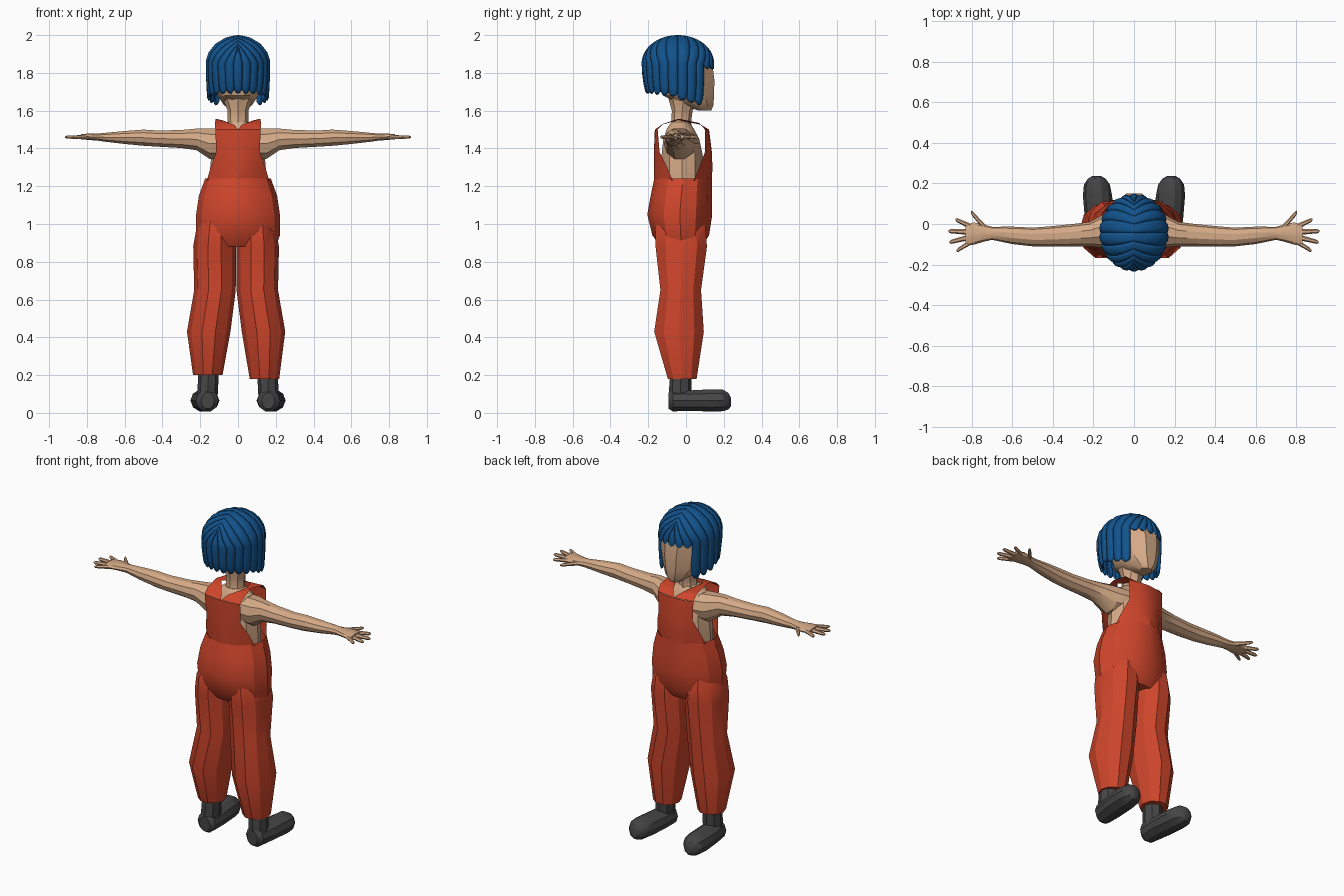
import bpy, bmesh, math
from mathutils import Vector

cube = bpy.data.objects.get("Cube")
if cube:
    bpy.data.objects.remove(cube, do_unlink=True)


def material(name, rgb):
    m = bpy.data.materials.new(name)
    m.use_nodes = True
    m.diffuse_color = (*rgb, 1)
    m.node_tree.nodes["Principled BSDF"].inputs["Base Color"].default_value = (*rgb, 1)
    return m


SKIN = material("skin", (0.66, 0.40, 0.24))
RED = material("red cloth", (0.62, 0.06, 0.024))
BLUE = material("blue hair", (0.006, 0.085, 0.26))
GREY = material("dark grey boots", (0.06, 0.06, 0.06))


def finish(name, bm, mat, angle=30, thickness=0):
    bmesh.ops.recalc_face_normals(bm, faces=bm.faces)
    mesh = bpy.data.meshes.new(name)
    bm.to_mesh(mesh)
    bm.free()
    mesh.materials.append(mat)
    ob = bpy.data.objects.new(name, mesh)
    bpy.context.collection.objects.link(ob)
    bpy.ops.object.select_all(action="DESELECT")
    ob.select_set(True)
    bpy.context.view_layer.objects.active = ob
    bpy.ops.object.shade_smooth_by_angle(angle=math.radians(angle))
    if thickness:
        mod = ob.modifiers.new("thickness", "SOLIDIFY")
        mod.thickness = thickness
        mod.offset = -1
    return ob


def grid(bm, rows, closed=False):
    """Skin rows of points with quads; return the vertex rows."""
    vs = [[bm.verts.new(p) for p in row] for row in rows]
    for a, b in zip(vs, vs[1:]):
        n = len(a)
        for i in range(n if closed else n - 1):
            j = (i + 1) % n
            bm.faces.new((a[i], a[j], b[j], b[i]))
    return vs


def loft(name, rings, axis, mat, n=10, side=1, caps=(True, True), shift=0):
    """Join elliptical rings given as (x, y, z, radius, radius)."""
    bm = bmesh.new()
    rows = []
    for x, y, z, ru, rv in rings:
        row = []
        for i in range(n):
            a = math.tau * i / n
            u, v = ru * math.cos(a), rv * math.sin(a)
            off = {"x": (0, u, v), "y": (u, 0, v), "z": (u, v, 0)}[axis]
            p = Vector((x, y, z)) + Vector(off)
            p.x = p.x * side + shift
            row.append(p)
        rows.append(row)
    vs = grid(bm, rows, True)
    for cap, ring in zip(caps, (vs[0], vs[-1])):
        if cap:
            bm.faces.new(ring)
    return finish(name, bm, mat)


# Head, neck and chest
loft("head", [(0, .10, 1.60, .035, .035), (0, .062, 1.63, .075, .088),
              (0, .013, 1.68, .108, .142), (0, .003, 1.76, .125, .155),
              (0, -.015, 1.85, .14, .162), (0, -.04, 1.95, .08, .10)], "z", SKIN)
loft("neck", [(0, -.03, 1.47, .075, .065), (0, -.025, 1.54, .055, .052),
              (0, -.02, 1.60, .055, .055), (0, -.01, 1.69, .09, .09)], "z", SKIN, 8)
loft("chest", [(0, -.02, 1.10, .15, .11), (0, -.02, 1.26, .15, .115),
               (0, -.02, 1.36, .142, .115), (0, -.025, 1.45, .13, .10),
               (0, -.03, 1.505, .11, .075), (0, -.03, 1.54, .055, .05)], "z", SKIN)

# Trunk of the overalls, open at the top
loft("overalls_trunk", [(0, -.025, .88, .20, .11), (0, -.028, .94, .222, .15),
                        (0, -.033, 1.05, .222, .172), (0, -.025, 1.15, .207, .162),
                        (0, -.015, 1.24, .174, .153)], "z", RED, 12, caps=(True, False))

# Bib panels: rows of (height, half width, y in the middle, y at the edge)
panels = {
    "back_panel": [(1.23, .165, -.168, -.07), (1.30, .145, -.17, -.10),
                   (1.38, .115, -.17, -.14), (1.50, .12, -.165, -.15)],
    "front_bib": [(1.23, .165, .137, .04), (1.30, .145, .14, .07),
                  (1.38, .115, .137, .10), (1.50, .12, .122, .10)],
}
for name, rows in panels.items():
    bm = bmesh.new()
    grid(bm, [[(w * c, ym + (ye - ym) * c * c, z) for c in (-1, -.5, 0, .5, 1)]
              for z, w, ym, ye in rows])
    finish(name, bm, RED)

for side, label in ((1, "left"), (-1, "right")):
    # Shoulder strap, wide at the panels and narrow on the shoulder
    bm = bmesh.new()
    strap = [((0, -.165, 1.50), (.12, -.15, 1.50)),
             ((.02, -.13, 1.525), (.122, -.12, 1.53)),
             ((.085, -.04, 1.55), (.118, -.04, 1.557)),
             ((.03, .08, 1.525), (.122, .07, 1.535)),
             ((0, .122, 1.50), (.12, .10, 1.50))]
    grid(bm, [[(x * side, y, z) for x, y, z in row] for row in strap])
    finish(label + "_strap", bm, RED)

    # Trouser leg
    hem = .18 if side == 1 else .20
    loft(label + "_trouser_leg", [(.15, -.02, hem, .078, .08), (.145, -.037, .43, .115, .138),
                                  (.112, -.028, .65, .11, .113), (.114, -.025, .88, .113, .143),
                                  (.11, -.03, .98, .10, .14), (.10, -.03, 1.08, .07, .10)],
         "z", RED, 10, side, shift=-.01)

    # Boot shaft and foot
    loft(label + "_boot_shaft", [(.165, -.035, .03, .05, .055), (.16, -.03, .12, .055, .06),
                                 (.155, -.025, .26, .052, .055)], "z", GREY, 8, side)
    loft(label + "_boot_foot", [(.16, -.092, .065, .035, .045), (.163, -.07, .065, .06, .06),
                                (.17, .02, .065, .072, .057), (.18, .14, .066, .072, .062),
                                (.183, .195, .066, .064, .06), (.184, .225, .062, .042, .046),
                                (.184, .237, .058, .02, .025)], "y", GREY, 10, side)

    # Arm from shoulder to palm
    loft(label + "_arm", [(.06, -.025, 1.425, .09, .08), (.15, -.035, 1.425, .082, .085),
                          (.22, -.05, 1.448, .06, .06), (.30, -.055, 1.45, .055, .05),
                          (.42, -.062, 1.452, .05, .045), (.50, -.064, 1.457, .046, .045),
                          (.60, -.056, 1.458, .043, .036), (.70, -.046, 1.459, .032, .025),
                          (.74, -.045, 1.46, .042, .02), (.79, -.047, 1.462, .055, .018),
                          (.83, -.055, 1.462, .05, .014)], "x", SKIN, 10, side)

    # Thumb and fingers, each from base to tip
    digits = {"thumb": ((.73, -.025), (.805, .06)), "index_finger": ((.80, -.015), (.88, .022)),
              "middle_finger": ((.81, -.04), (.915, -.035)),
              "ring_finger": ((.81, -.065), (.91, -.09)),
              "little_finger": ((.79, -.08), (.875, -.132))}
    for name, (a, b) in digits.items():
        a, b = Vector(a), Vector(b)
        wide = .015 if name == "thumb" else .012
        rings = []
        for t, k in ((0, 1.2), (.5, 1), (.9, .85), (1, .4)):
            p = a.lerp(b, t)
            rings.append((p.x, p.y, 1.46, wide * k, .011 * k))
        loft(label + "_" + name, rings, "x", SKIN, 6, side)

# Hair: bulging locks that fall from a centre parting
LOCKS, COLS = 22, 4
bm = bmesh.new()
for k in range(LOCKS):
    s_mid = math.sin(math.tau * (k + .5) / LOCKS)
    if s_mid > .74:
        rim = 1.82
    elif s_mid > 0:
        rim = 1.66 - .05 * s_mid
    else:
        rim = 1.67 - .02 * s_mid
    columns = []
    for c in range(COLS + 1):
        f = c / COLS
        u = math.tau * (k + f * 1.06 - .03) / LOCKS
        cu, su = math.cos(u), math.sin(u)
        edge = abs(2 * f - 1) ** 2
        top = Vector((0, .78 * su, math.sqrt(1 - (.78 * su) ** 2)))
        end = Vector((cu, su, 0))
        points = [top.lerp(end, t).normalized() for t in (0, .12, .3, .5, .7, .88, 1)]
        col = []
        for i, p in enumerate(points):
            g = 1 - .045 * edge * min(1, i / 2)
            col.append((.172 * p.x * g, -.043 + .192 * p.y * g, 1.85 + .15 * p.z * g))
        low = rim + .022 * edge
        for t in (.35, .7, .92, 1):
            z = 1.85 + (low - 1.85) * t
            drop = (1.85 - z) / .2
            tuck = 1 - (.05 + .13 * max(0, -su)) * drop ** 2
            g = (1 - .045 * edge) * tuck * (.97 if t == 1 else 1)
            col.append((.172 * cu * g, -.043 + .192 * su * g, z))
        columns.append(col)
    grid(bm, columns)
bmesh.ops.remove_doubles(bm, verts=bm.verts, dist=.0002)
hair = finish("hair", bm, BLUE, 40)
# Point every lock outward before giving it thickness
bm = bmesh.new()
bm.from_mesh(hair.data)
centre = Vector((0, -.043, 1.80))
for face in bm.faces:
    if face.normal.dot(face.calc_center_median() - centre) < 0:
        face.normal_flip()
bm.to_mesh(hair.data)
bm.free()
mod = hair.modifiers.new("thickness", "SOLIDIFY")
mod.thickness = .012
mod.offset = -1
